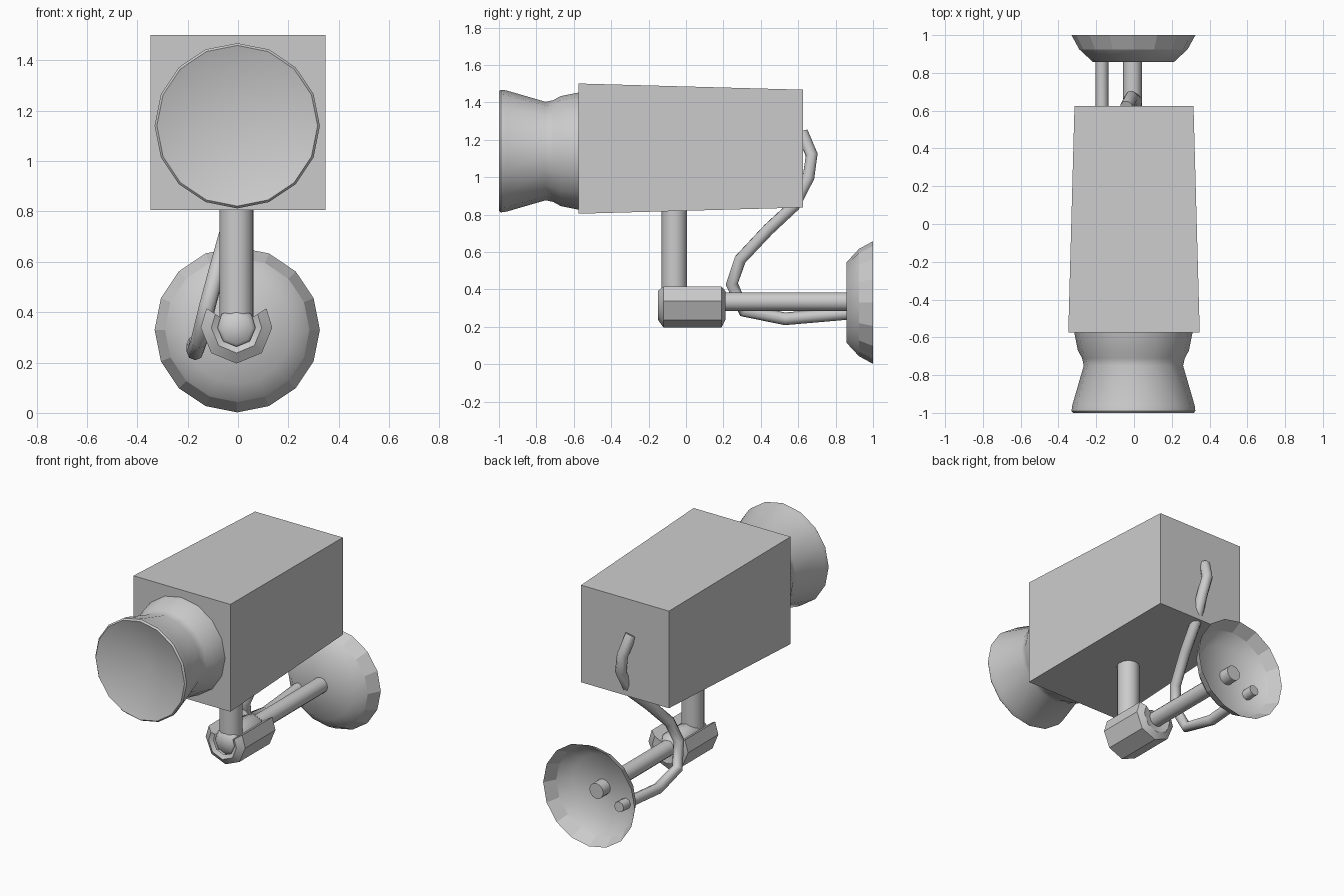
import bpy, bmesh
from math import radians, sin, cos, pi
from mathutils import Vector

cube = bpy.data.objects.get("Cube")
if cube:
    bpy.data.objects.remove(cube, do_unlink=True)

grey = bpy.data.materials.new("painted_grey")
grey.use_nodes = True
grey.diffuse_color = (0.6, 0.6, 0.6, 1)
grey.node_tree.nodes["Principled BSDF"].inputs["Base Color"].default_value = (0.6, 0.6, 0.6, 1)


def activate(ob):
    bpy.ops.object.select_all(action="DESELECT")
    ob.select_set(True)
    bpy.context.view_layer.objects.active = ob


def finish(name, bm, smooth=None):
    bmesh.ops.remove_doubles(bm, verts=bm.verts, dist=0.0001)
    bmesh.ops.recalc_face_normals(bm, faces=bm.faces)
    me = bpy.data.meshes.new(name)
    bm.to_mesh(me)
    bm.free()
    me.materials.append(grey)
    ob = bpy.data.objects.new(name, me)
    bpy.context.collection.objects.link(ob)
    if smooth:
        activate(ob)
        bpy.ops.object.shade_smooth_by_angle(angle=radians(smooth))
    return ob


def turned(name, profile, centre, angles, smooth, axis="Y", closed=True, caps=False):
    """Sweep (distance, radius) points around an axis through centre."""
    bm = bmesh.new()
    rings = []
    for a in angles:
        ring = []
        for d, r in profile:
            u, w = r * cos(a), r * sin(a)
            p = (u, d, w) if axis == "Y" else (u, w, d)
            ring.append(bm.verts.new(Vector(centre) + Vector(p)))
        rings.append(ring)
    n = len(rings)
    for i in range(n if closed else n - 1):
        a, b = rings[i], rings[(i + 1) % n]
        for j in range(len(profile) - 1):
            bm.faces.new((a[j], a[j + 1], b[j + 1], b[j]))
    if caps:
        bm.faces.new(rings[0])
        bm.faces.new(rings[-1])
    return finish(name, bm, smooth)


def circle(n):
    return [2 * pi * i / n for i in range(n)]


# Housing: box tapering toward the back
bm = bmesh.new()
bmesh.ops.create_cube(bm, size=2)
for v in bm.verts:
    half = 0.348 if v.co.y < 0 else 0.315
    v.co = (v.co.x * half, -0.575 if v.co.y < 0 else 0.625, 1.153 + v.co.z * half)
finish("housing", bm)

# Lens hood with a concave front
turned("lens_hood",
       [(-0.9, 0), (-1, 0.319), (-0.99, 0.328), (-0.96, 0.324), (-0.75, 0.263),
        (-0.71, 0.272), (-0.67, 0.294), (-0.57, 0.314), (-0.55, 0)],
       (-0.003, 0, 1.14), circle(16), 35)

# Post below the housing and the horizontal arm
turned("post", [(0.3, 0), (0.3, 0.068), (0.86, 0.068), (0.86, 0)],
       (-0.006, -0.062, 0), circle(16), 40, axis="Z")
turned("arm", [(0, 0), (0, 0.05), (0.93, 0.05), (0.93, 0)],
       (-0.008, 0, 0.335), circle(12), 40)

# Knuckle: open-topped cradle holding the elbow
sweep = [radians(a) for a in (33, 0, -45, -90, -135, -180, -213)]
turned("knuckle_cradle",
       [(-0.135, 0.075), (-0.15, 0.1), (-0.12, 0.142), (0.19, 0.142),
        (0.21, 0.1), (0.2, 0.05)],
       (-0.006, 0, 0.338), sweep, 35, closed=False, caps=True)
turned("elbow", [(-0.14, 0), (-0.135, 0.06), (-0.11, 0.082), (0.16, 0.082), (0.2, 0.05), (0.2, 0)],
       (-0.006, 0, 0.335), circle(8), 50)

# Wall dish: hollow shell with a faceted rim band
dish = turned("wall_dish", [(0.858, 0), (0.858, 0.215), (0.925, 0.287), (1, 0.328)],
              (-0.003, 0, 0.33), circle(16), 55)
for p in dish.data.polygons:
    if p.center.y > 0.94:
        p.use_smooth = False

# Cable from the dish, under the arm and into the back of the housing
path = [(-0.17, 0.93, 0.275), (-0.17, 0.86, 0.272), (-0.17, 0.53, 0.243),
        (-0.155, 0.31, 0.285), (-0.12, 0.245, 0.43), (-0.085, 0.29, 0.56),
        (-0.04, 0.44, 0.72), (-0.005, 0.58, 0.85), (0.01, 0.655, 1.0),
        (-0.015, 0.672, 1.12), (-0.04, 0.62, 1.24)]
cu = bpy.data.curves.new("cable", "CURVE")
cu.dimensions = "3D"
cu.bevel_depth = 0.034
cu.bevel_resolution = 2
cu.use_fill_caps = True
spline = cu.splines.new("POLY")
spline.points.add(len(path) - 1)
for pt, co in zip(spline.points, path):
    pt.co = (*co, 1)
cu.materials.append(grey)
cable = bpy.data.objects.new("cable", cu)
bpy.context.collection.objects.link(cable)
activate(cable)
bpy.ops.object.convert(target="MESH")
bpy.ops.object.shade_smooth_by_angle(angle=radians(50))
